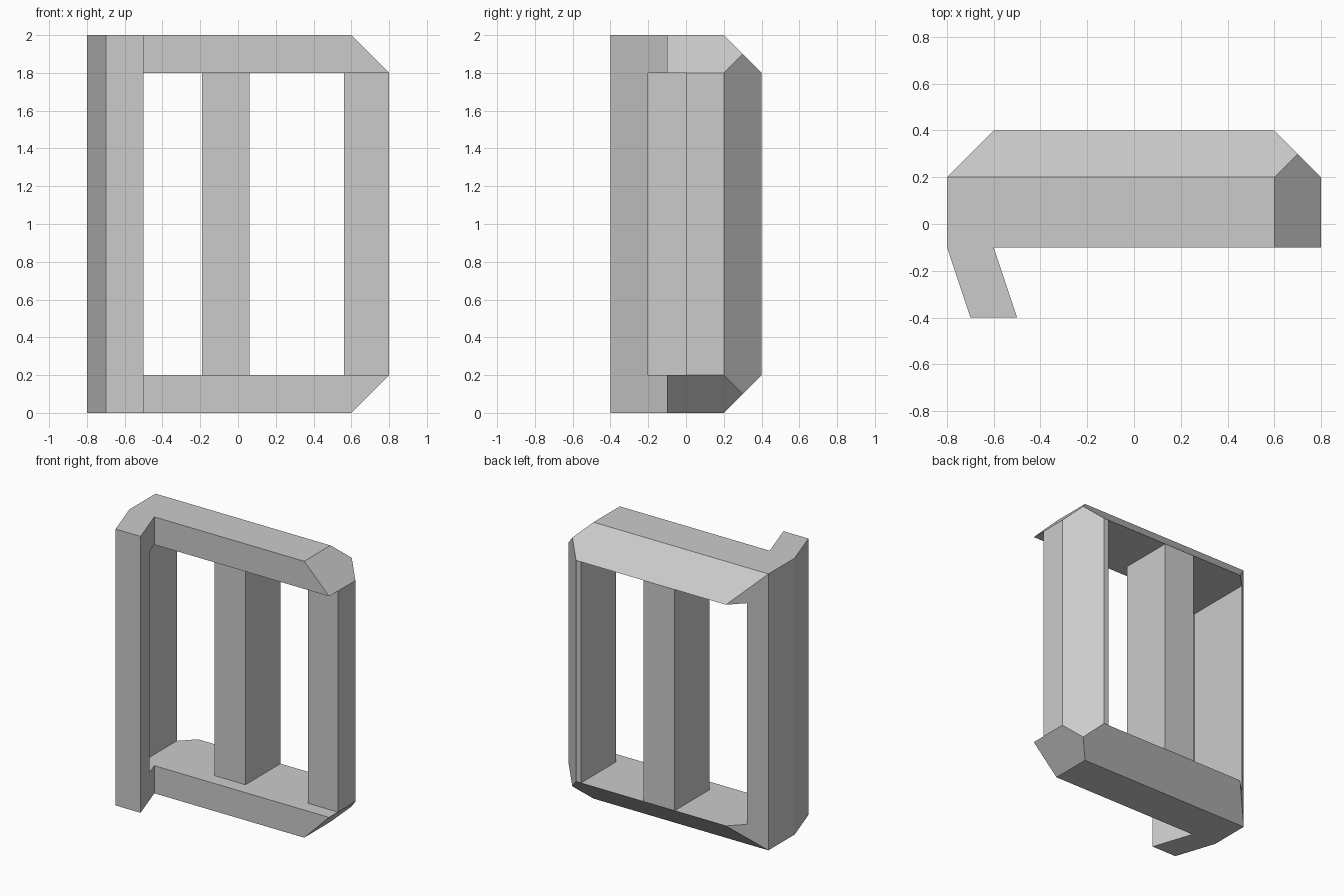
import bpy, bmesh
from mathutils import Vector

if "Cube" in bpy.data.objects:
    bpy.data.objects.remove(bpy.data.objects["Cube"], do_unlink=True)

grey = bpy.data.materials.new("plain_grey")
grey.use_nodes = True
colour = (0.6, 0.6, 0.6, 1)
grey.diffuse_color = colour
grey.node_tree.nodes["Principled BSDF"].inputs["Base Color"].default_value = colour


def prism(name, outline, z0, z1, chamfers=()):
    """Extrude a plan outline upwards, then slice off each (point, normal)."""
    bm = bmesh.new()
    base = bm.faces.new([bm.verts.new((x, y, z0)) for x, y in outline])
    ext = bmesh.ops.extrude_face_region(bm, geom=[base])
    top = [v for v in ext["geom"] if isinstance(v, bmesh.types.BMVert)]
    bmesh.ops.translate(bm, verts=top, vec=(0, 0, z1 - z0))
    for point, normal in chamfers:
        bmesh.ops.bisect_plane(bm, geom=bm.verts[:] + bm.edges[:] + bm.faces[:],
                               dist=1e-5, plane_co=point,
                               plane_no=Vector(normal).normalized(), clear_outer=True)
        bmesh.ops.holes_fill(bm, edges=[e for e in bm.edges if e.is_boundary], sides=0)
    bmesh.ops.remove_doubles(bm, verts=bm.verts[:], dist=1e-5)
    bmesh.ops.recalc_face_normals(bm, faces=bm.faces[:])
    mesh = bpy.data.meshes.new(name)
    bm.to_mesh(mesh)
    bm.free()
    mesh.materials.append(grey)
    obj = bpy.data.objects.new(name, mesh)
    bpy.context.collection.objects.link(obj)
    return obj


# Outer frame: side wall with a slanted front hook, plus top and bottom rails
plan = [(-0.8, -0.1), (-0.7, -0.4), (-0.5, -0.4), (-0.6, -0.1), (0.8, -0.1),
        (0.8, 0.2), (0.6, 0.4), (-0.6, 0.4), (-0.8, 0.2)]
slopes = []
for z, up in ((2, 1), (0, -1)):
    slopes += [((0, 0.2, z), (0, 1, up)), ((0.6, 0, z), (1, 0, up))]
frame = prism("frame", plan, 0, 2, slopes)

# Opening through the frame
opening = prism("opening_cutter", [(-0.7, -0.2), (1, -0.2), (1, 1), (-0.7, 1)], 0.2, 1.8)
opening.hide_render = True
cut = frame.modifiers.new("opening", "BOOLEAN")
cut.operation = "DIFFERENCE"
cut.solver = "EXACT"
cut.object = opening
bpy.context.view_layer.objects.active = frame
bpy.ops.object.modifier_apply(modifier=cut.name)
bpy.data.objects.remove(opening, do_unlink=True)

# Upright posts between the rails
prism("centre_post", [(-0.19, 0), (0.06, 0), (0.06, 0.4), (-0.19, 0.4)], 0.2, 1.8)
prism("end_post", [(0.56, 0), (0.8, 0), (0.8, 0.2), (0.6, 0.4), (0.56, 0.4)], 0.2, 1.8)
